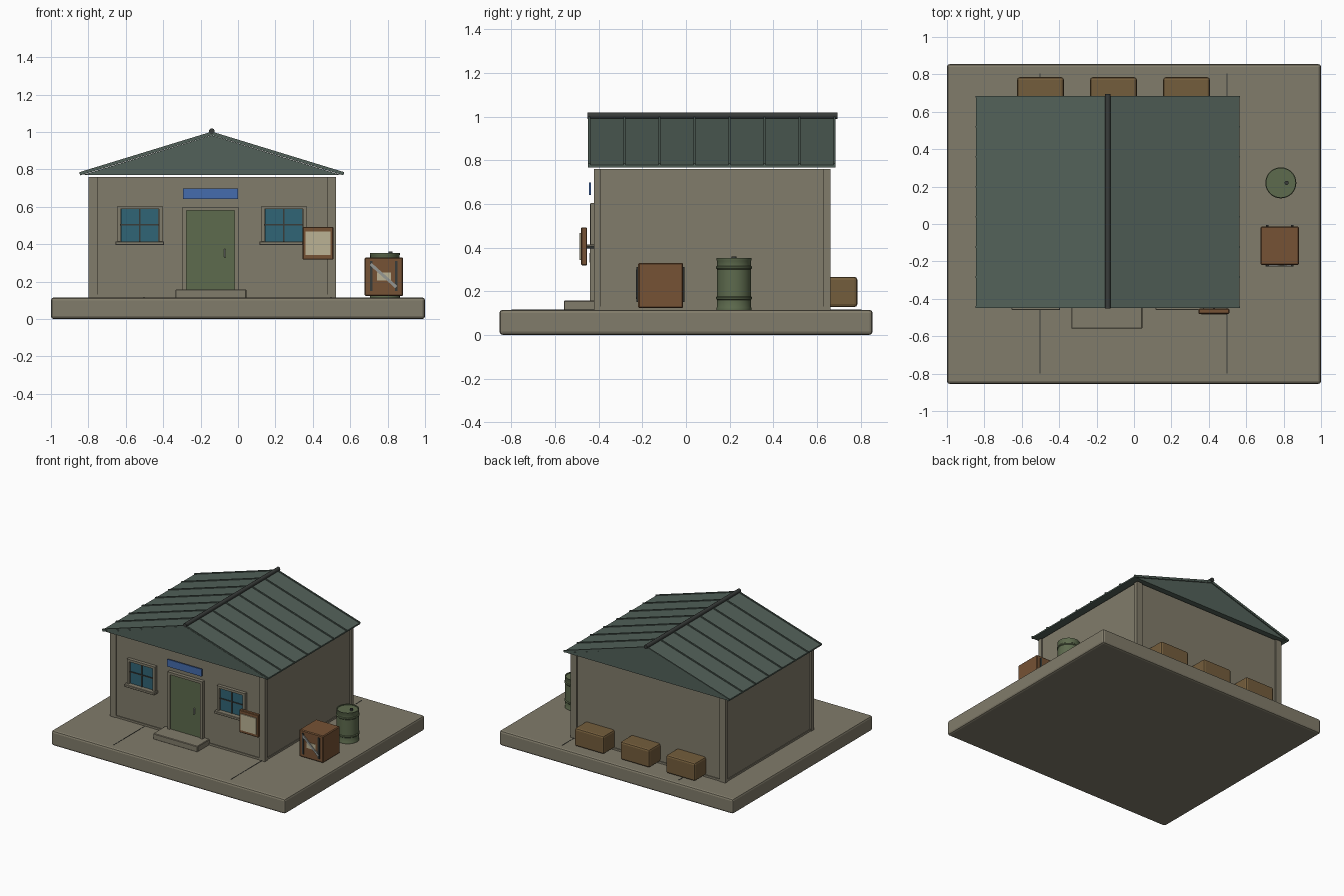
import bpy, bmesh, math
from mathutils import Vector

if "Cube" in bpy.data.objects:
    bpy.data.objects.remove(bpy.data.objects["Cube"])


def mat(name, r, g, b):
    m = bpy.data.materials.new(name)
    m.diffuse_color = (r, g, b, 1)
    m.use_nodes = True
    m.node_tree.nodes["Principled BSDF"].inputs["Base Color"].default_value = m.diffuse_color
    return m


CONCRETE = mat("concrete", 0.22, 0.20, 0.145)
ROOF = mat("roof_green", 0.085, 0.12, 0.10)
DARK = mat("dark_metal", 0.04, 0.045, 0.042)
GREEN = mat("door_green", 0.11, 0.145, 0.075)
GLASS = mat("glass_blue", 0.03, 0.13, 0.18)
BLUE = mat("sign_blue", 0.06, 0.15, 0.42)
WOOD = mat("wood", 0.18, 0.085, 0.035)
TAN = mat("tan_wood", 0.175, 0.11, 0.045)
PAPER = mat("paper", 0.50, 0.45, 0.30)
STEEL = mat("steel", 0.30, 0.31, 0.29)


def from_bmesh(name, bm, m):
    bmesh.ops.recalc_face_normals(bm, faces=bm.faces)
    me = bpy.data.meshes.new(name)
    bm.to_mesh(me)
    bm.free()
    ob = bpy.data.objects.new(name, me)
    bpy.context.collection.objects.link(ob)
    me.materials.append(m)
    return ob


def box(name, x, y, z, m, bevel=0.0, seg=1):
    """Box from (min, max) ranges, with optional bevel."""
    bm = bmesh.new()
    bmesh.ops.create_cube(bm, size=1)
    for v in bm.verts:
        v.co = Vector([sum(r) / 2 + c * (r[1] - r[0]) for r, c in zip((x, y, z), v.co)])
    ob = from_bmesh(name, bm, m)
    if bevel:
        b = ob.modifiers.new("bevel", "BEVEL")
        b.width, b.segments = bevel, seg
    return ob


def prism(name, pts, y0, y1, m):
    """Extrude an x-z profile along y."""
    bm = bmesh.new()
    f = bm.faces.new([bm.verts.new((px, y0, pz)) for px, pz in pts])
    ex = bmesh.ops.extrude_face_region(bm, geom=[f])["geom"]
    for v in ex:
        if isinstance(v, bmesh.types.BMVert):
            v.co.y = y1
    return from_bmesh(name, bm, m)


def lathe(name, profile, cx, cy, m, steps=32):
    """Spin an r-z profile around a vertical axis."""
    bm = bmesh.new()
    vs = [bm.verts.new((cx + r, cy, z)) for r, z in profile]
    es = [bm.edges.new(p) for p in zip(vs, vs[1:])]
    bmesh.ops.spin(bm, geom=vs + es, cent=(cx, cy, 0), axis=(0, 0, 1),
                   angle=2 * math.pi, steps=steps)
    bmesh.ops.remove_doubles(bm, verts=bm.verts, dist=1e-5)
    ob = from_bmesh(name, bm, m)
    bpy.ops.object.select_all(action="DESELECT")
    ob.select_set(True)
    bpy.context.view_layer.objects.active = ob
    bpy.ops.object.shade_smooth_by_angle(angle=math.radians(30))
    return ob


def rod(name, x, y0, y1, z, r, m):
    """Round rod along y."""
    ob = lathe(name, [(0, y0), (r, y0), (r, y1), (0, y1)], 0, 0, m, 16)
    ob.rotation_euler.x = -math.pi / 2
    ob.location = (x, 0, z)
    return ob


CX = -0.14  # centre line of the building

# ground slab with expansion joints
box("ground_slab", (-1, 1), (-0.855, 0.855), (0, 0.115), CONCRETE, 0.015, 2)
for x in (-0.503, 0.497):
    box("slab_joint", (x - 0.002, x + 0.002), (-0.8, 0.805), (0.11, 0.117), DARK)

# walls and corner posts
box("walls", (-0.79, 0.515), (-0.412, 0.65), (0.115, 0.76), CONCRETE)
box("wall_base", (-0.795, 0.52), (-0.418, 0.656), (0.112, 0.13), CONCRETE)
for x in (-0.80, 0.475):
    for y in (-0.422, 0.628):
        box("corner_post", (x, x + 0.05), (y, y + 0.033), (0.112, 0.76), CONCRETE)

# roof body, sloping sheets, ribs and ridge
prism("roof_body", [(CX - 0.69, 0.77), (CX + 0.69, 0.77), (CX, 0.982)], -0.445, 0.68, ROOF)
for s in (-1, 1):
    prism("roof_sheet", [(CX + s * 0.705, 0.768), (CX + s * 0.705, 0.779),
                         (CX, 0.995), (CX, 0.983)], -0.45, 0.685, ROOF)
    for i in range(8):
        y = -0.443 + 0.1605 * i
        prism("roof_rib", [(CX + s * 0.708, 0.774), (CX + s * 0.708, 0.785),
                           (CX, 1.002), (CX, 0.988)], y - 0.005, y + 0.005, ROOF)
rod("ridge_cap", CX, -0.452, 0.695, 1.004, 0.015, DARK)

# front door, frame, handle, step and sign
box("door_panel", (-0.275, -0.018), (-0.43, -0.41), (0.15, 0.583), GREEN)
for x in (-0.296, -0.018):
    box("door_jamb", (x, x + 0.021), (-0.44, -0.41), (0.115, 0.60), CONCRETE)
box("door_lintel", (-0.275, -0.018), (-0.44, -0.41), (0.581, 0.60), CONCRETE)
box("door_handle", (-0.074, -0.066), (-0.442, -0.428), (0.33, 0.375), STEEL, 0.002)
box("door_step", (-0.335, 0.045), (-0.56, -0.41), (0.112, 0.158), CONCRETE, 0.004)
box("blank_sign", (-0.294, 0.0), (-0.445, -0.435), (0.642, 0.698), BLUE)

# two windows
for x in (CX - 0.385, CX + 0.385):
    box("window_glass", (x - 0.1, x + 0.1), (-0.422, -0.41), (0.415, 0.59), GLASS)
    for a in (-0.12, 0.102):
        box("window_side", (x + a, x + a + 0.018), (-0.438, -0.41), (0.412, 0.605), CONCRETE)
    box("window_head", (x - 0.102, x + 0.102), (-0.438, -0.41), (0.587, 0.605), CONCRETE)
    box("window_sill", (x - 0.13, x + 0.13), (-0.46, -0.41), (0.395, 0.415), CONCRETE, 0.003)
    box("window_bar", (x - 0.004, x + 0.004), (-0.428, -0.41), (0.415, 0.588), DARK)
    box("window_bar", (x - 0.102, x + 0.102), (-0.427, -0.41), (0.501, 0.509), DARK)

# notice board
box("notice_board", (0.345, 0.51), (-0.48, -0.453), (0.318, 0.493), WOOD, 0.004)
box("notice_paper", (0.361, 0.494), (-0.487, -0.478), (0.342, 0.467), PAPER)
rod("notice_mount", 0.428, -0.455, -0.41, 0.402, 0.006, DARK)

# crate with straps, brace and blank label
box("crate", (0.677, 0.882), (-0.22, -0.013), (0.122, 0.33), WOOD, 0.006)
for y in (-0.227, -0.014):
    for x in (0.706, 0.84):
        box("crate_strap", (x, x + 0.014), (y, y + 0.008), (0.15, 0.31), DARK)
box("crate_label", (0.742, 0.818), (-0.2225, -0.215), (0.205, 0.25), PAPER)
brace = box("crate_brace", (-0.092, 0.092), (-0.004, 0.004), (-0.008, 0.008), STEEL)
brace.location = (0.778, -0.224, 0.232)
brace.rotation_euler.y = math.radians(42)

# barrel with hoops, rim and bung
R = 0.078
hoop = [(R, -0.008), (R + 0.005, -0.003), (R + 0.005, 0.003), (R, 0.008)]
prof = [(0, 0.114), (R + 0.002, 0.114), (R + 0.002, 0.124), (R, 0.128)]
for h in (0.168, 0.308):
    prof += [(r, h + dz) for r, dz in hoop]
prof += [(R, 0.338), (R + 0.002, 0.342), (R + 0.002, 0.352), (R - 0.006, 0.352),
         (R - 0.006, 0.346), (0, 0.346)]
lathe("barrel", prof, 0.785, 0.22, GREEN)
lathe("barrel_bung", [(0, 0.34), (0.011, 0.34), (0.011, 0.36), (0, 0.36)], 0.816, 0.22, DARK, 16)

# three storage boxes against the back wall
for x in (-0.5, -0.11, 0.281):
    box("storage_box", (x - 0.125, x + 0.125), (0.62, 0.785), (0.127, 0.266), TAN, 0.014, 2)
